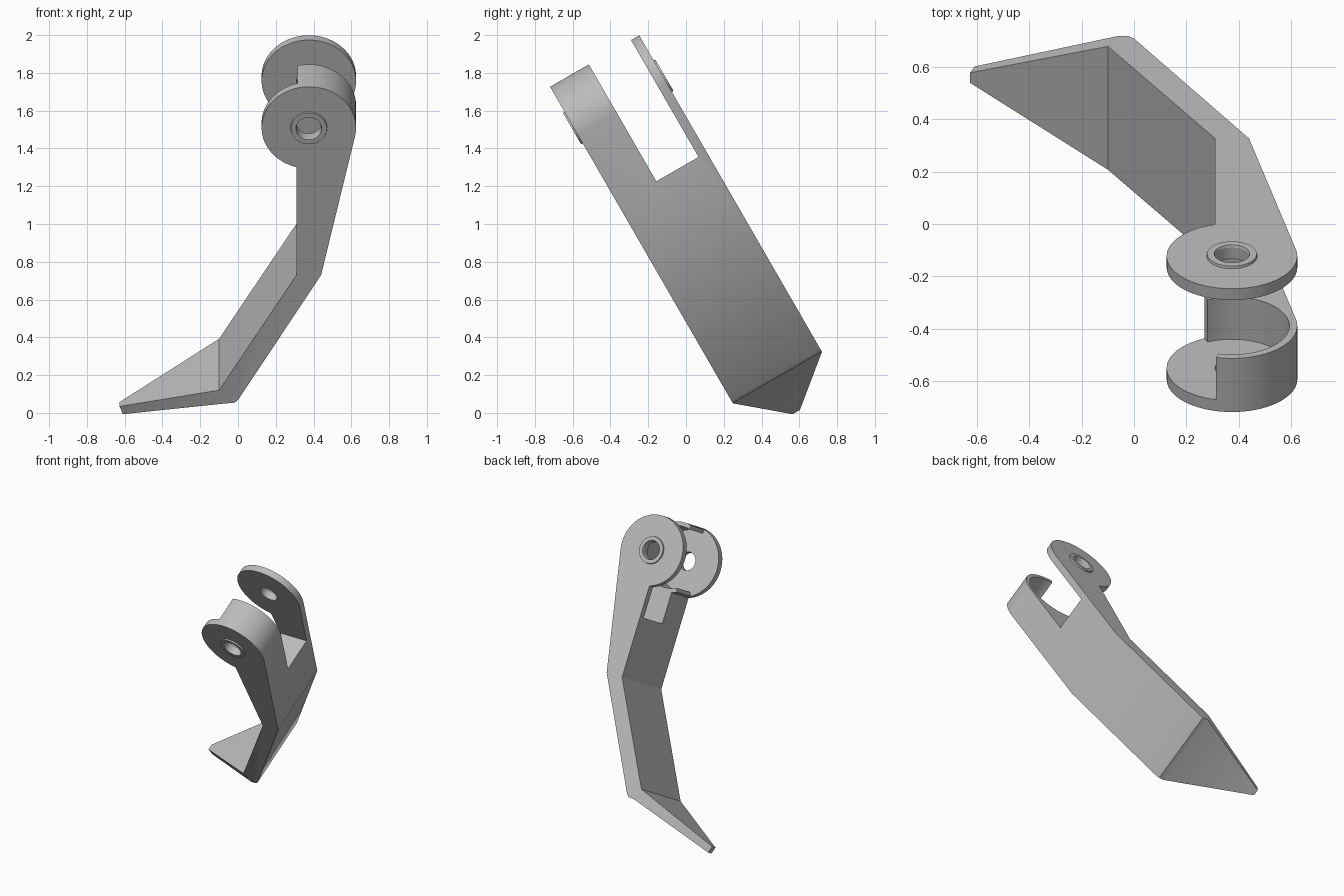
import bpy, bmesh
from math import sin, cos, radians
from mathutils import Matrix

cube = bpy.data.objects.get("Cube")
if cube:
    bpy.data.objects.remove(cube)

grey = bpy.data.materials.new("neutral_grey")
grey.use_nodes = True
colour = (0.5, 0.5, 0.5, 1)
grey.diffuse_color = colour
grey.node_tree.nodes["Principled BSDF"].inputs["Base Color"].default_value = colour

# Profiles lie in x and a length axis; depth runs across the finger, all leaning 30 degrees
S, C = sin(radians(30)), cos(radians(30))
LEAN = Matrix(((1, 0, 0, 0), (0, -S, C, 0), (0, C, S, 0), (0, 0, 0, 1)))
HUB = (0.375, 1.605)
HUB_R, BORE_R, HOLE_R = 0.25, 0.22, 0.065
FRONT, BACK = 0.24, 0.785
PLATE = 0.05


def arc(radius, start, end, steps):
    """Points around the hub centre, angles in degrees."""
    angles = [radians(start + (end - start) * i / steps) for i in range(steps + 1)]
    return [(HUB[0] + radius * cos(a), HUB[1] + radius * sin(a)) for a in angles]


def prism(profile, near, far):
    bm = bmesh.new()
    rows = [[bm.verts.new((x, v, w)) for x, v in profile] for w in (near, far)]
    for row in rows:
        bm.faces.new(row)
    n = len(profile)
    for i in range(n):
        j = (i + 1) % n
        bm.faces.new((rows[0][i], rows[0][j], rows[1][j], rows[1][i]))
    return bm


def finish(bm, name):
    bm.transform(LEAN)
    bmesh.ops.recalc_face_normals(bm, faces=bm.faces)
    mesh = bpy.data.meshes.new(name)
    bm.to_mesh(mesh)
    bm.free()
    mesh.materials.append(grey)
    ob = bpy.data.objects.new(name, mesh)
    bpy.context.collection.objects.link(ob)
    return ob


def smooth(ob):
    bpy.ops.object.select_all(action='DESELECT')
    ob.select_set(True)
    bpy.context.view_layer.objects.active = ob
    bpy.ops.object.shade_smooth_by_angle(angle=radians(25))


# Bent finger body with round hub end
outline = [(0.31, 0.704), (-0.10, 0), (-0.06, -0.08), (-0.02, -0.078),
           (0, -0.06), (0.44, 0.704)] + arc(HUB_R, -12, 255, 64)
bm = prism(outline, FRONT, BACK)

# Tapered tip pulled out of the lower end face
end = min(bm.faces, key=lambda f: f.calc_center_median().x if len(f.verts) == 4 else 9)
tip = bmesh.ops.extrude_discrete_faces(bm, faces=[end])["faces"][0]
for vert in tip.verts:
    x, v = (-0.627, -0.24) if vert.co.y > -0.04 else (-0.61, -0.288)
    vert.co = (x, v, 0.485 if vert.co.z < 0.5 else 0.53)
body = finish(bm, "finger_body")

# Cutters: slot between the plates, open-sided bore, pin hole
slot = [(-0.5, 1.14), (1, 1.14), (1, 2.2), (-0.5, 2.2)]
bore = arc(BORE_R, -115, 104, 56) + arc(0.32, 104, 245, 32)
cutters = [
    finish(prism(slot, 0.477, BACK - PLATE), "slot_cutter"),
    finish(prism(bore, FRONT + PLATE, 0.6), "bore_cutter"),
    finish(prism(arc(HOLE_R, 0, 352.5, 47), 0, 1), "pin_hole_cutter"),
]
for cutter in cutters:
    cutter.hide_render = True
    mod = body.modifiers.new(cutter.name, 'BOOLEAN')
    mod.operation = 'DIFFERENCE'
    mod.solver = 'EXACT'
    mod.object = cutter
bpy.context.view_layer.update()
graph = bpy.context.evaluated_depsgraph_get()
cut_mesh = bpy.data.meshes.new_from_object(body.evaluated_get(graph))
body.modifiers.clear()
body.data = cut_mesh
for cutter in cutters:
    bpy.data.objects.remove(cutter)
smooth(body)

# Raised rings around the pin hole on both outer faces
for name, base, out in (("front_ring", FRONT, -1), ("back_ring", BACK, 1)):
    bm = bmesh.new()
    section = [(0.097, 0), (0.095, 0.01), (0.068, 0.01), (HOLE_R, 0)]
    loops = [[bm.verts.new((x, v, base + out * h)) for x, v in arc(r, 0, 352.5, 47)]
             for r, h in section]
    for a, b in zip(loops, loops[1:]):
        for i in range(len(a)):
            bm.faces.new((a[i - 1], a[i], b[i], b[i - 1]))
    ring = finish(bm, name)
    # Open sheets are turned to face outward
    top = max(ring.data.polygons, key=lambda p: p.area)
    if (LEAN.col[2].xyz * out).dot(top.normal) < 0:
        ring.data.flip_normals()
    smooth(ring)
